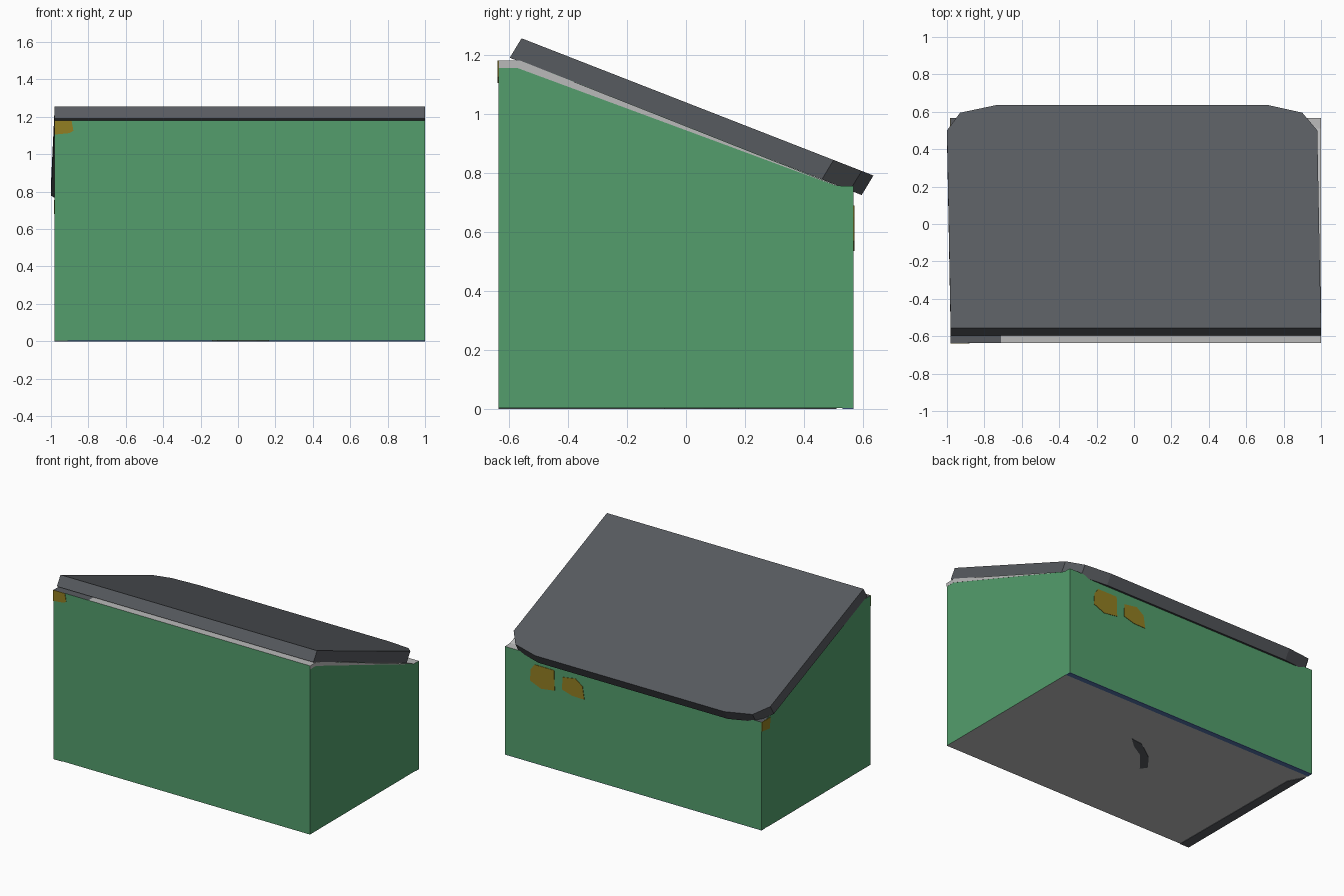
import bpy, bmesh
from mathutils import Vector

if "Cube" in bpy.data.objects:
    bpy.data.objects.remove(bpy.data.objects["Cube"])


def srgb(r, g, b):
    lin = lambda c: c / 12.92 if c <= 0.04045 else ((c + 0.055) / 1.055) ** 2.4
    return (lin(r / 255), lin(g / 255), lin(b / 255), 1)


def material(name, *rgb):
    m = bpy.data.materials.new(name)
    m.diffuse_color = srgb(*rgb)
    m.use_nodes = True
    m.node_tree.nodes["Principled BSDF"].inputs["Base Color"].default_value = m.diffuse_color
    return m


GREEN = material("bin green", 83, 158, 108)
SLATE = material("lid slate grey", 88, 91, 96)
LIGHT = material("rim light grey", 186, 186, 186)
RUST = material("rust mustard", 146, 126, 34)
BLUE = material("edge blue", 84, 114, 168)


def prism(name, points, offset, *mats):
    """Extrude a flat 3D outline along an offset vector."""
    bm = bmesh.new()
    face = bm.faces.new([bm.verts.new(p) for p in points])
    ext = bmesh.ops.extrude_face_region(bm, geom=[face], use_keep_orig=True)
    moved = [v for v in ext["geom"] if isinstance(v, bmesh.types.BMVert)]
    bmesh.ops.translate(bm, verts=moved, vec=Vector(offset))
    bmesh.ops.recalc_face_normals(bm, faces=bm.faces)
    mesh = bpy.data.meshes.new(name)
    bm.to_mesh(mesh)
    bm.free()
    for m in mats:
        mesh.materials.append(m)
    obj = bpy.data.objects.new(name, mesh)
    bpy.context.collection.objects.link(obj)
    return obj


L, R, F, B = -0.98, 1.0, -0.635, 0.567   # body extents
T = 0.003                                # plate thickness

# Body: side profile with sloped top, extruded across x
profile = [(F, T), (F, 1.18), (-0.56, 1.18), (0.51, 0.757), (B, 0.755), (B, T)]
body = prism("bin_body", [(L, y, z) for y, z in profile], (R - L, 0, 0),
             GREEN, LIGHT, SLATE)

# Green walls, light top and bottom, darker left part of the top
bm = bmesh.new()
bm.from_mesh(body.data)
bmesh.ops.bisect_plane(bm, geom=bm.verts[:] + bm.edges[:] + bm.faces[:],
                       plane_co=(-0.71, 0, 0), plane_no=(1, 0, 0))
bm.normal_update()
for f in bm.faces:
    if abs(f.normal.z) > 0.5:
        dark = f.normal.z > 0 and f.calc_center_median().x < -0.71
        f.material_index = 2 if dark else 1
bm.to_mesh(body.data)
bm.free()

# Lid: sloped slab with chamfered back corners, slightly skewed
outline = [(-0.98, -0.597), (1.0, -0.597), (0.98, 0.46), (0.9, 0.555),
           (0.72, 0.595), (-0.74, 0.595), (-0.93, 0.555), (-1.0, 0.46)]
prism("lid", [(x, y, 1.19 - 0.39 * (y + 0.597)) for x, y in outline],
      (0, 0.04, 0.066), SLATE)

# Light worn strip along the top of the right wall
strip = [(F, 1.155), (-0.57, 1.155), (0.12, 0.9), (0.51, 0.755),
         (-0.56, 1.18), (F, 1.18)]
prism("side_rim_strip", [(R - T / 2, y, z) for y, z in strip], (T / 2 + 0.001, 0, 0), LIGHT)

# Rust patches on the back wall
patches = [
    [(0.805, 0.57), (0.80, 0.65), (0.77, 0.69), (0.62, 0.69), (0.615, 0.55), (0.72, 0.535)],
    [(0.557, 0.573), (0.555, 0.66), (0.455, 0.676), (0.40, 0.635), (0.386, 0.548), (0.48, 0.55)],
]
for i, pts in enumerate(patches):
    prism(f"back_rust_patch_{i + 1}", [(x, B, z) for x, z in pts], (0, T, 0), RUST)

# Rust patches on the front and left walls
front = [(L, 1.105), (-0.90, 1.113), (-0.88, 1.125), (-0.89, 1.18), (L, 1.18)]
prism("front_rust_patch", [(x, F, z) for x, z in front], (0, -T, 0), RUST)
left = [(B, 0.69), (0.48, 0.68), (0.47, 0.755), (B, 0.755)]
prism("left_rust_patch", [(L, y, z) for y, z in left], (-T, 0, 0), RUST)

# Painted marks on the underside
marks = {
    "base_back_edge": (BLUE, [(L, B), (R, B), (R, 0.53), (L, 0.53)]),
    "base_left_edge": (SLATE, [(L, 0.51), (L, F), (-0.91, F), (-0.92, 0.4)]),
    "base_scratch": (SLATE, [(0.167, 0.18), (0.08, 0.17), (-0.06, 0.07), (-0.14, -0.03),
                             (-0.11, -0.075), (0.0, 0.06), (0.1, 0.118)]),
}
for name, (mat, pts) in marks.items():
    prism(name, [(x, y, 0) for x, y in pts], (0, 0, T), mat)
